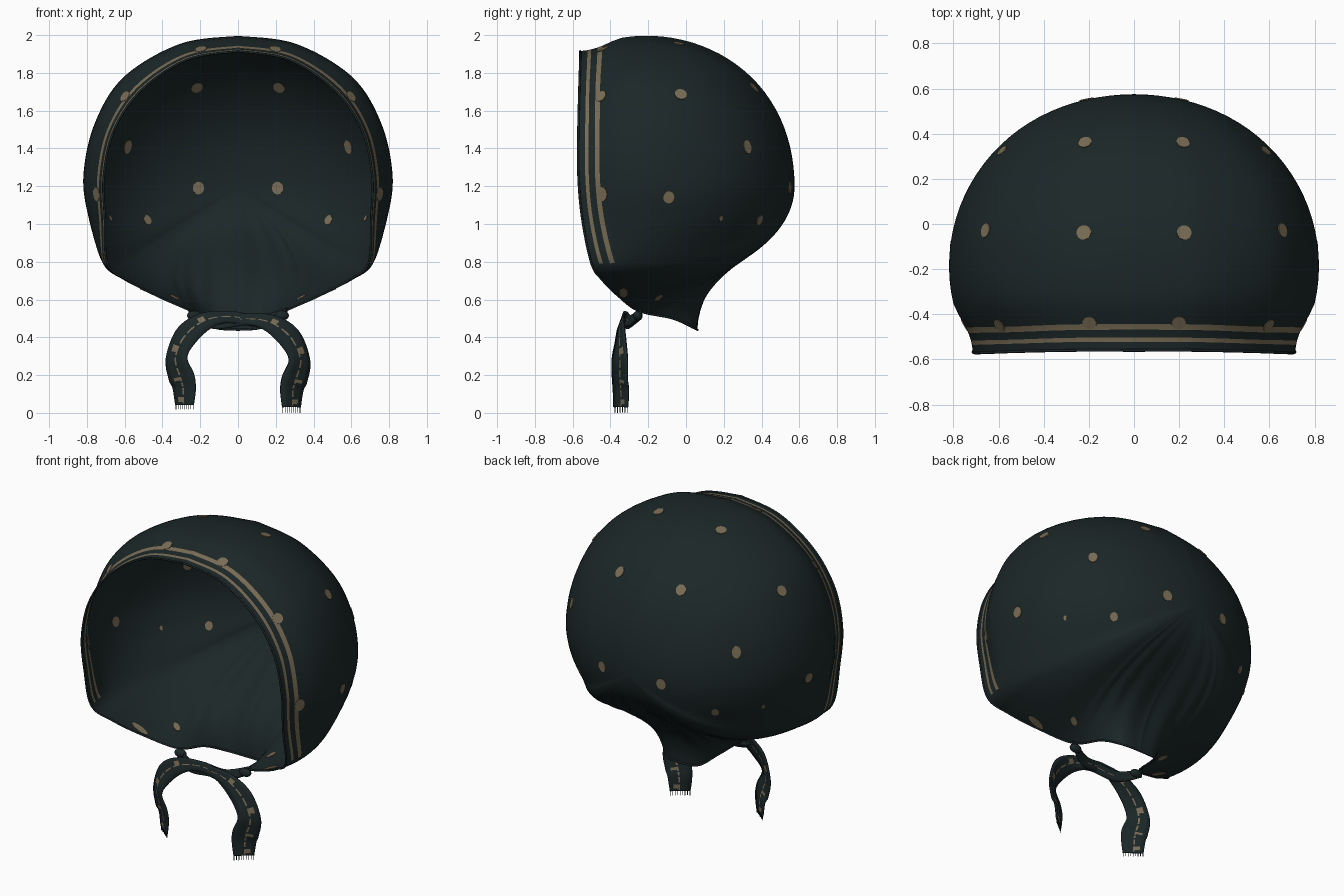
import bpy, bmesh, math
from mathutils import Vector, Matrix
from mathutils.bvhtree import BVHTree

cube = bpy.data.objects.get("Cube")
if cube:
    bpy.data.objects.remove(cube, do_unlink=True)


def make_material(name, rgb):
    mat = bpy.data.materials.new(name)
    mat.use_nodes = True
    mat.diffuse_color = (*rgb, 1)
    node = mat.node_tree.nodes["Principled BSDF"]
    node.inputs["Base Color"].default_value = (*rgb, 1)
    node.inputs["Roughness"].default_value = 0.9
    return mat


CLOTH = make_material("dark_teal_cloth", (0.0115, 0.02, 0.021))
TAN = make_material("tan_print", (0.19, 0.15, 0.09))


def add_object(name, bm, mats, smooth=True):
    for f in bm.faces:
        f.smooth = smooth
    mesh = bpy.data.meshes.new(name)
    bm.to_mesh(mesh)
    bm.free()
    for m in mats:
        mesh.materials.append(m)
    obj = bpy.data.objects.new(name, mesh)
    bpy.context.collection.objects.link(obj)
    return obj


def spline(points, s):
    """Smooth curve through a list of vectors, s counted in points."""
    last = len(points) - 1
    i = min(int(s), last - 1)
    t = s - i
    a, b, c, d = (points[max(0, min(last, k))] for k in (i - 1, i, i + 1, i + 2))
    return 0.5 * (2 * b + (c - a) * t + (2 * a - 5 * b + 4 * c - d) * t * t
                  + (3 * b - a - 3 * c + d) * t ** 3)


# Half of the hood: rim point and two handles of each seam running to the crown
POLE = Vector((0, 0.575, 1.2))
SEAMS = [
    ((0, -.56, 1.915), (0, -.12, 2.14), (0, .57, 1.9)),
    ((.27, -.56, 1.87), (.36, -.12, 2.11), (.3, .57, 1.82)),
    ((.51, -.565, 1.71), (.745, -.11, 1.92), (.53, .57, 1.63)),
    ((.655, -.57, 1.5), (.92, -.1, 1.62), (.66, .57, 1.43)),
    ((.71, -.57, 1.26), (1, -.09, 1.27), (.69, .57, 1.22)),
    ((.705, -.55, 1.03), (.95, -.1, 1.02), (.65, .57, 1.04)),
    ((.69, -.5, .79), (.81, -.15, .79), (.57, .57, .89)),
    ((.58, -.44, .7), (.71, -.09, .71), (.54, .57, .84)),
    ((.43, -.36, .62), (.55, -.04, .66), (.49, .57, .82)),
    ((.25, -.25, .54), (.4, 0, .69), (.42, .57, .82)),
    ((.19, -.07, .5), (.31, .02, .73), (.32, .57, .83)),
    ((.12, .04, .45), (.18, .06, .8), (.18, .57, .84)),
    ((0, .06, .44), (0, .08, .85), (0, .57, .85)),
]
RIM, HANDLE, CROWN = ([Vector(p) for p in col] for col in zip(*SEAMS))
BANDS = [0, .042, .063, .1, .127]      # distances of the stripe edges from the rim
CORNER, KNOT = 6, 9                    # seams at the jaw corner and the knot
STEPS, ROWS = 14, 28
LAST = len(SEAMS) - 1


def seam(s, side):
    """Points from the rim to the crown, spaced by length."""
    b, h, c = (spline(k, s) for k in (RIM, HANDLE, CROWN))
    if s > KNOT:                       # soft gathers at the nape
        h = h + Vector((0, .006, -.006)) * math.sin(s * 2 * math.pi)
    n = 80
    path = []
    for i in range(n + 1):
        t = i / n
        u = 1 - t
        path.append(b * u ** 3 + h * 3 * u * u * t + c * 3 * u * t * t + POLE * t ** 3)
    lengths = [0]
    for p, q in zip(path, path[1:]):
        lengths.append(lengths[-1] + (q - p).length)
    start, total = BANDS[-1], lengths[-1]
    wanted = BANDS + [start + (total - start) * k / ROWS for k in range(1, ROWS + 1)]
    face_band = .75 * max(0, min(1, CORNER + .5 - s))
    out, i = [], 0
    for w in wanted:
        while i < n - 1 and lengths[i + 1] < w:
            i += 1
        f = (w - lengths[i]) / (lengths[i + 1] - lengths[i])
        p = path[i].lerp(path[i + 1], min(f, 1))
        # The striped band runs nearly straight back before the hood swells
        straight = face_band * max(0, 1 - (w / .24) ** 2) ** 2
        p = p.lerp(Vector((b.x, p.y, b.z)), straight)
        out.append(Vector((p.x * side, p.y, p.z)))
    return out


# Hood shell with two printed stripes along the face opening
count = LAST * STEPS
half = [k / STEPS for k in range(count + 1)]
params = [(s, 1) for s in half] + [(s, -1) for s in half[-2:0:-1]]
grid = [seam(s, side) for s, side in params]
bm = bmesh.new()
verts = [[bm.verts.new(p) for p in col] for col in grid]
for i, col in enumerate(verts):
    j = (i + 1) % len(verts)
    nxt = verts[j]
    for r in range(len(col) - 1):
        f = bm.faces.new((col[r], col[r + 1], nxt[r + 1], nxt[r]))
        if r in (1, 3) and max(params[i][0], params[j][0]) <= CORNER:
            f.material_index = 1
bmesh.ops.remove_doubles(bm, verts=[c[-1] for c in verts], dist=.0005)
bmesh.ops.recalc_face_normals(bm, faces=bm.faces)
tree = BVHTree.FromBMesh(bm)
add_object("hood_shell", bm, [CLOTH, TAN])

# Rolled hem around the rim
curve = bpy.data.curves.new("rolled_hem", "CURVE")
curve.dimensions = "3D"
curve.bevel_depth = .006
curve.bevel_resolution = 2
line = curve.splines.new("POLY")
line.points.add(len(grid) - 1)
for pt, col in zip(line.points, grid):
    pt.co = (*col[0], 1)
line.use_cyclic_u = True
curve.materials.append(CLOTH)
bpy.context.collection.objects.link(bpy.data.objects.new("rolled_hem", curve))

# Printed dots: position, radius, stretch
DOTS = [
    ((.225, -.035, 1.97), .033, 1), ((.65, -.03, 1.68), .033, 1),
    ((.82, -.09, 1.14), .03, 1.1), ((.22, .37, 1.73), .031, 1.1),
    ((.59, .33, 1.41), .027, 1.4), ((.21, .55, 1.19), .031, 1.1),
    ((.48, .39, 1.02), .023, 1.2), ((.7, .2, 1.02), .01, 1.5),
    ((.46, -.33, .65), .024, 2.4), ((.34, -.14, .6), .018, 1.8),
    ((.2, -.445, 1.94), .032, 1), ((.59, -.445, 1.67), .032, 1),
    ((.74, -.44, 1.16), .032, 1.2),
]
bm = bmesh.new()
for pos, radius, stretch in DOTS:
    for side in (1, -1):
        loc, normal, _, _ = tree.find_nearest(Vector((pos[0] * side, pos[1], pos[2])))
        place = (Matrix.Translation(loc) @ normal.to_track_quat("Z", "Y").to_matrix().to_4x4()
                 @ Matrix.Diagonal((1, stretch, 1, 1)))
        bmesh.ops.create_cone(bm, cap_ends=True, segments=12, radius1=radius,
                              radius2=radius, depth=.007, matrix=place)
add_object("printed_dots", bm, [TAN], smooth=False)

# Ties: centre line and width vector, crossing under the chin and hanging down
TIE = [
    ((-.26, -.24, .52), (0, 0, .05)), ((-.12, -.3, .475), (.01, .02, .06)),
    ((.04, -.325, .495), (-.02, .02, .06)), ((.17, -.345, .475), (.05, .03, .08)),
    ((.275, -.35, .395), (.09, .05, .08)), ((.325, -.35, .28), (.11, .08, 0)),
    ((.3, -.35, .18), (.13, .08, -.03)), ((.285, -.345, .12), (.12, .08, 0)),
    ((.283, -.345, .03), (.095, .075, 0)),
]
centres = [Vector(c) for c, w in TIE]
widths = [Vector(w) for c, w in TIE]
ACROSS = [-.5, -.2, 0, .07, .3, .5]
for side, name in ((1, "left"), (-1, "right")):
    flip = Matrix.Diagonal((side, 1, 1))
    lift = Vector((0, 0, .012 if side < 0 else 0))
    bm = bmesh.new()
    rows = []
    steps = 8 * (len(TIE) - 1)
    for k in range(steps + 1):
        s = k / 8
        c, w = spline(centres, s), spline(widths, s)
        rows.append([bm.verts.new(flip @ (c + w * a) + lift) for a in ACROSS])
    for k in range(steps):
        for a in range(len(ACROSS) - 1):
            f = bm.faces.new((rows[k][a], rows[k][a + 1], rows[k + 1][a + 1], rows[k + 1][a]))
            dash = a == 2 and k % 4 < 3 and k > 8
            spot = a == 3 and k % 12 < 2 and k > 20
            f.material_index = int(dash or spot)
    bmesh.ops.recalc_face_normals(bm, faces=bm.faces)
    tie = add_object(name + "_tie", bm, [CLOTH, TAN])
    thick = tie.modifiers.new("thickness", "SOLIDIFY")
    thick.thickness = .008
    thick.offset = 0

    # Fringe threads on the cut end
    bm = bmesh.new()
    for k in range(9):
        p = flip @ (centres[-1] + widths[-1] * (k / 8 - .5) * .95) + lift
        top, low = p.z + .005, lift.z * 1.5 + .003 * (k % 2)
        place = (Matrix.Translation((p.x, p.y, (top + low) / 2))
                 @ Matrix.Diagonal((.003, .003, top - low, 1)))
        bmesh.ops.create_cube(bm, size=1, matrix=place)
    add_object(name + "_fringe", bm, [CLOTH], smooth=False)

# Small wrapped folds where the ties leave the hood
for side, name in ((1, "left"), (-1, "right")):
    bm = bmesh.new()
    place = (Matrix.Translation((.23 * side, -.255, .515))
             @ Matrix.Diagonal((.04, .025, .026, 1)))
    bmesh.ops.create_uvsphere(bm, u_segments=16, v_segments=10, radius=1, matrix=place)
    add_object(name + "_knot_fold", bm, [CLOTH])
